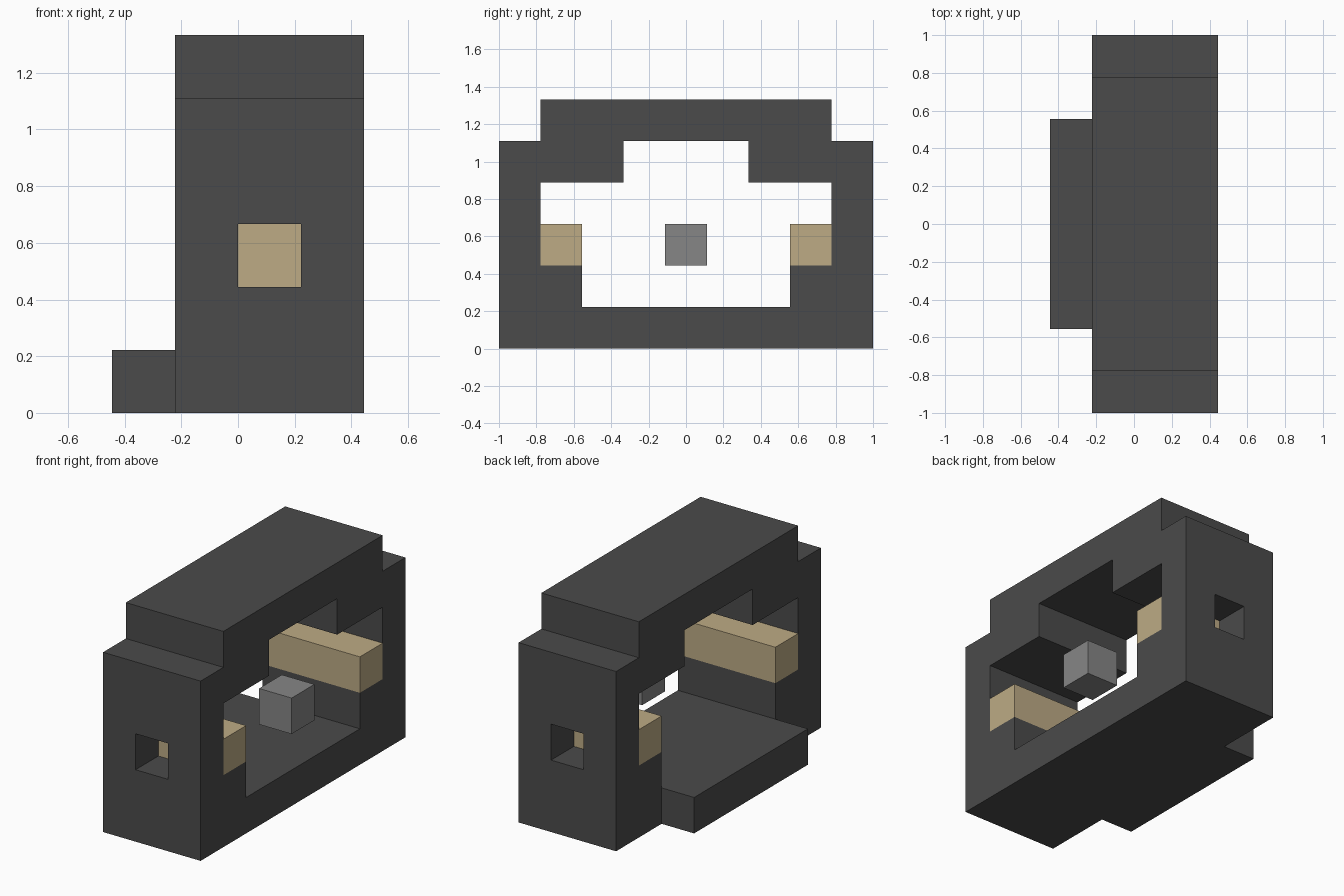
import bpy
import bmesh
from itertools import product
from mathutils import Vector

if "Cube" in bpy.data.objects:
    bpy.data.objects.remove(bpy.data.objects["Cube"])

U = 2 / 9                     # edge of one grid block
ORIGIN = Vector((2, 4.5, 0))  # grid point that sits at the world origin


def material(name, color):
    mat = bpy.data.materials.new(name)
    mat.use_nodes = True
    mat.diffuse_color = (*color, 1)
    bsdf = mat.node_tree.nodes["Principled BSDF"]
    bsdf.inputs["Base Color"].default_value = (*color, 1)
    bsdf.inputs["Roughness"].default_value = 0.9
    return mat


def cells(x, y, z):
    """Grid blocks inside the given x, y and z ranges."""
    return set(product(range(*x), range(*y), range(*z)))


def mirrored(blocks):
    """The blocks together with their front-to-back mirror image."""
    return blocks | {(x, 8 - y, z) for x, y, z in blocks}


def build(name, blocks, mat):
    """Skin the outside of a set of blocks as one clean mesh."""
    bm = bmesh.new()
    for cell in blocks:
        for axis, side in product(range(3), (0, 1)):
            neighbour = list(cell)
            neighbour[axis] += 2 * side - 1
            if tuple(neighbour) in blocks:
                continue
            a, b = (axis + 1) % 3, (axis + 2) % 3
            corners = []
            for da, db in ((0, 0), (1, 0), (1, 1), (0, 1)):
                p = Vector(cell)
                p[axis] += side
                p[a] += da
                p[b] += db
                corners.append(bm.verts.new((p - ORIGIN) * U))
            bm.faces.new(corners if side else corners[::-1])
    bmesh.ops.remove_doubles(bm, verts=bm.verts, dist=0.001)
    bmesh.ops.dissolve_limit(bm, angle_limit=0.01, verts=bm.verts, edges=bm.edges)
    mesh = bpy.data.meshes.new(name)
    bm.to_mesh(mesh)
    bm.free()
    mesh.materials.append(mat)
    obj = bpy.data.objects.new(name, mesh)
    bpy.context.collection.objects.link(obj)
    return obj


dark = material("dark grey", (0.07, 0.07, 0.07))
tan = material("tan", (0.51, 0.407, 0.235))
grey = material("mid grey", (0.238, 0.238, 0.238))

# Frame: floor, end walls, bar ledges, shoulders and roof, with a window in each wall
depth = (1, 4)
floor = cells(depth, (0, 9), (0, 1))
step = cells((0, 1), (2, 7), (0, 1))
wall = cells(depth, (0, 1), (0, 5))
ledge = cells(depth, (1, 2), (0, 2))
shoulder = cells(depth, (1, 3), (4, 5))
roof = cells(depth, (1, 8), (5, 6))
window = cells((2, 3), (0, 1), (2, 3))
build("frame", floor | step | roof | mirrored((wall | ledge | shoulder) - window), dark)

# Bars resting on the ledges
for name, y in (("front_bar", 1), ("back_bar", 7)):
    build(name, cells(depth, (y, y + 1), (2, 3)), tan)

# Small block floating in the opening
build("centre_block", cells((3, 4), (4, 5), (2, 3)), grey)
